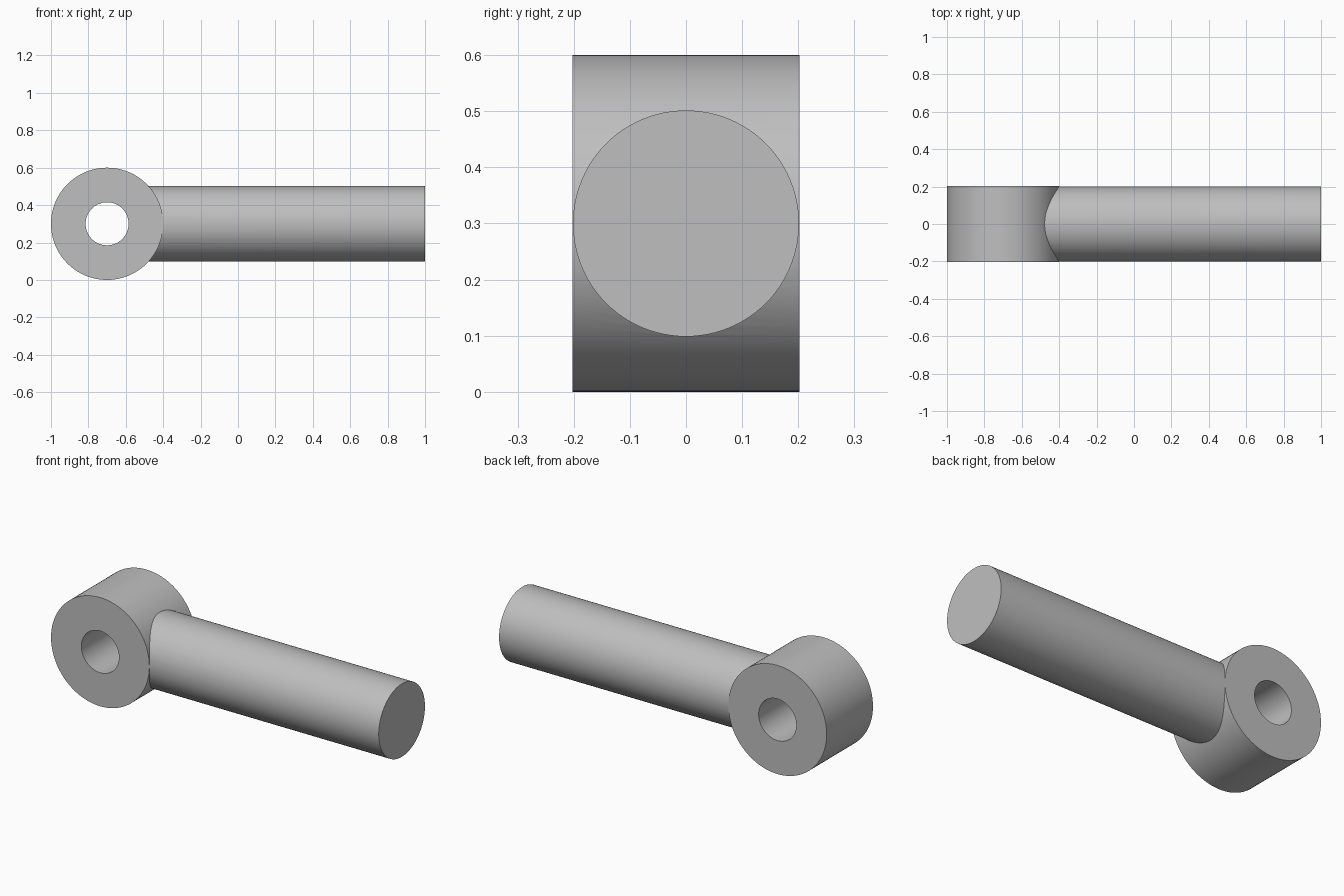
import bpy
from math import pi, radians

cube = bpy.data.objects.get("Cube")
if cube:
    bpy.data.objects.remove(cube, do_unlink=True)

EYE_X, EYE_Z = -0.70, 0.30
EYE_R, HOLE_R = 0.30, 0.115
HALF_WIDTH = 0.202
SHAFT_R = 0.2015
SHAFT_START, SHAFT_END = -0.50, 1.0

grey = bpy.data.materials.new("plain grey")
grey.use_nodes = True
colour = (0.52, 0.52, 0.52, 1)
grey.diffuse_color = colour
grey.node_tree.nodes["Principled BSDF"].inputs["Base Color"].default_value = colour


def cylinder(name, radius, length, centre, rotation, sides=96):
    bpy.ops.mesh.primitive_cylinder_add(
        vertices=sides, radius=radius, depth=length, location=centre, rotation=rotation)
    obj = bpy.context.object
    obj.name = obj.data.name = name
    obj.data.materials.append(grey)
    return obj


def combine(target, tool, operation):
    mod = target.modifiers.new(operation.title(), "BOOLEAN")
    mod.operation = operation
    mod.solver = "EXACT"
    mod.object = tool
    bpy.context.view_layer.objects.active = target
    bpy.ops.object.modifier_apply(modifier=mod.name)
    bpy.data.objects.remove(tool, do_unlink=True)


# Eye: a short drum lying across the model
across = (pi / 2, 0, 0)
eye = cylinder("eye_bolt", EYE_R, 2 * HALF_WIDTH, (EYE_X, 0, EYE_Z), across)

# Shaft: a round bar running out of the drum
shaft = cylinder("shaft", SHAFT_R, SHAFT_END - SHAFT_START,
                 ((SHAFT_START + SHAFT_END) / 2, 0, EYE_Z), (0, pi / 2, 0))
combine(eye, shaft, "UNION")

# Pin hole through the drum
hole = cylinder("pin_hole_cutter", HOLE_R, 4 * HALF_WIDTH, (EYE_X, 0, EYE_Z), across, 64)
hole.hide_render = True
combine(eye, hole, "DIFFERENCE")

# Smooth round walls with crisp rims
bpy.ops.object.select_all(action="DESELECT")
eye.select_set(True)
bpy.context.view_layer.objects.active = eye
bpy.ops.object.shade_smooth_by_angle(angle=radians(30))
